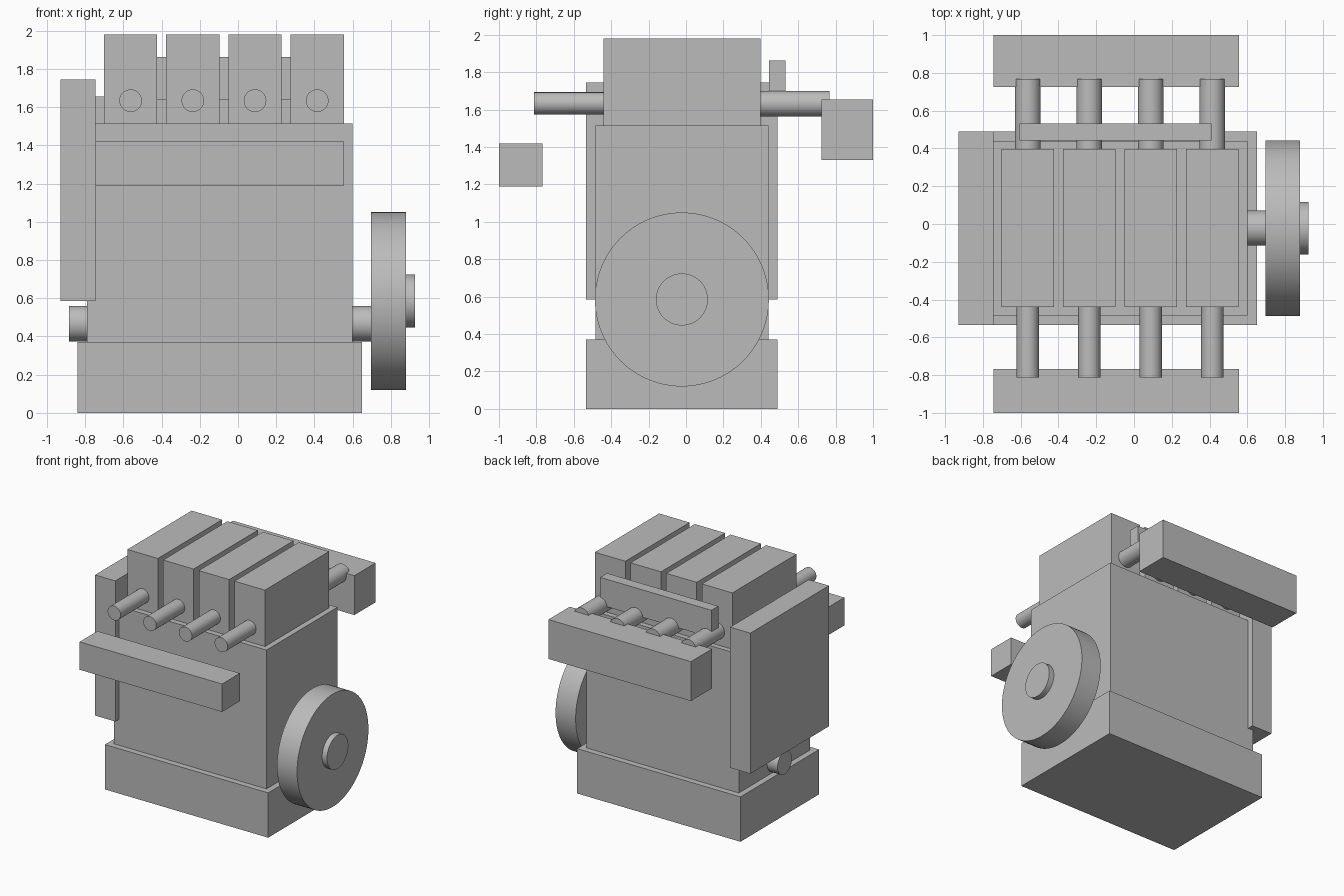
import bpy
import math

cube = bpy.data.objects.get("Cube")
if cube:
    bpy.data.objects.remove(cube, do_unlink=True)

grey = bpy.data.materials.new("plain grey metal")
grey.use_nodes = True
COLOUR = (0.5, 0.5, 0.5, 1)
grey.diffuse_color = COLOUR
grey.node_tree.nodes["Principled BSDF"].inputs["Base Color"].default_value = COLOUR


def box(name, x, y, z):
    """Block spanning the given (low, high) range on each axis."""
    spans = (x, y, z)
    bpy.ops.mesh.primitive_cube_add(size=1, location=[sum(s) / 2 for s in spans])
    ob = bpy.context.object
    ob.name = name
    ob.scale = [s[1] - s[0] for s in spans]
    bpy.ops.object.transform_apply(location=False, rotation=False, scale=True)
    ob.data.materials.append(grey)
    return ob


def rod(name, axis, span, centre, radius, sides=48):
    """Cylinder along x or y; centre gives the other two coordinates."""
    mid, length = sum(span) / 2, span[1] - span[0]
    if axis == "x":
        loc, rot = (mid, *centre), (0, math.pi / 2, 0)
    else:
        loc, rot = (centre[0], mid, centre[1]), (math.pi / 2, 0, 0)
    bpy.ops.mesh.primitive_cylinder_add(vertices=sides, radius=radius, depth=length,
                                        location=loc, rotation=rot)
    ob = bpy.context.object
    ob.name = name
    ob.data.materials.append(grey)
    bpy.ops.object.shade_smooth_by_angle(angle=math.radians(30))
    return ob


# Crankcase, sump and timing cover
box("engine_block", (-0.79, 0.60), (-0.485, 0.44), (0.37, 1.515))
box("oil_sump", (-0.84, 0.65), (-0.535, 0.49), (0, 0.37))
box("timing_cover", (-0.93, -0.745), (-0.535, 0.49), (0.585, 1.745))

# Crankshaft, flywheel and hub
AXIS_Y = -0.022
rod("crankshaft", "x", (-0.885, 0.72), (AXIS_Y, 0.467), 0.093)
rod("flywheel", "x", (0.697, 0.88), (AXIS_Y, 0.585), 0.465, 96)
rod("flywheel_hub", "x", (0.86, 0.925), (AXIS_Y, 0.585), 0.139)

# Four cylinder heads, each with a front and a rear pipe
for i in range(4):
    x = -0.562 + 0.3255 * i
    box(f"cylinder_head_{i + 1}", (x - 0.139, x + 0.139), (-0.44, 0.397), (1.515, 1.98))
    rod(f"exhaust_pipe_{i + 1}", "y", (-0.812, -0.40), (x, 1.634), 0.059)
    rod(f"intake_pipe_{i + 1}", "y", (0.36, 0.768), (x, 1.632), 0.068)

# Manifolds and fuel rail
box("exhaust_manifold", (-0.745, 0.555), (-1, -0.768), (1.19, 1.42))
box("intake_manifold", (-0.745, 0.555), (0.724, 1), (1.33, 1.655))
box("fuel_rail", (-0.605, 0.41), (0.443, 0.533), (1.637, 1.863))
